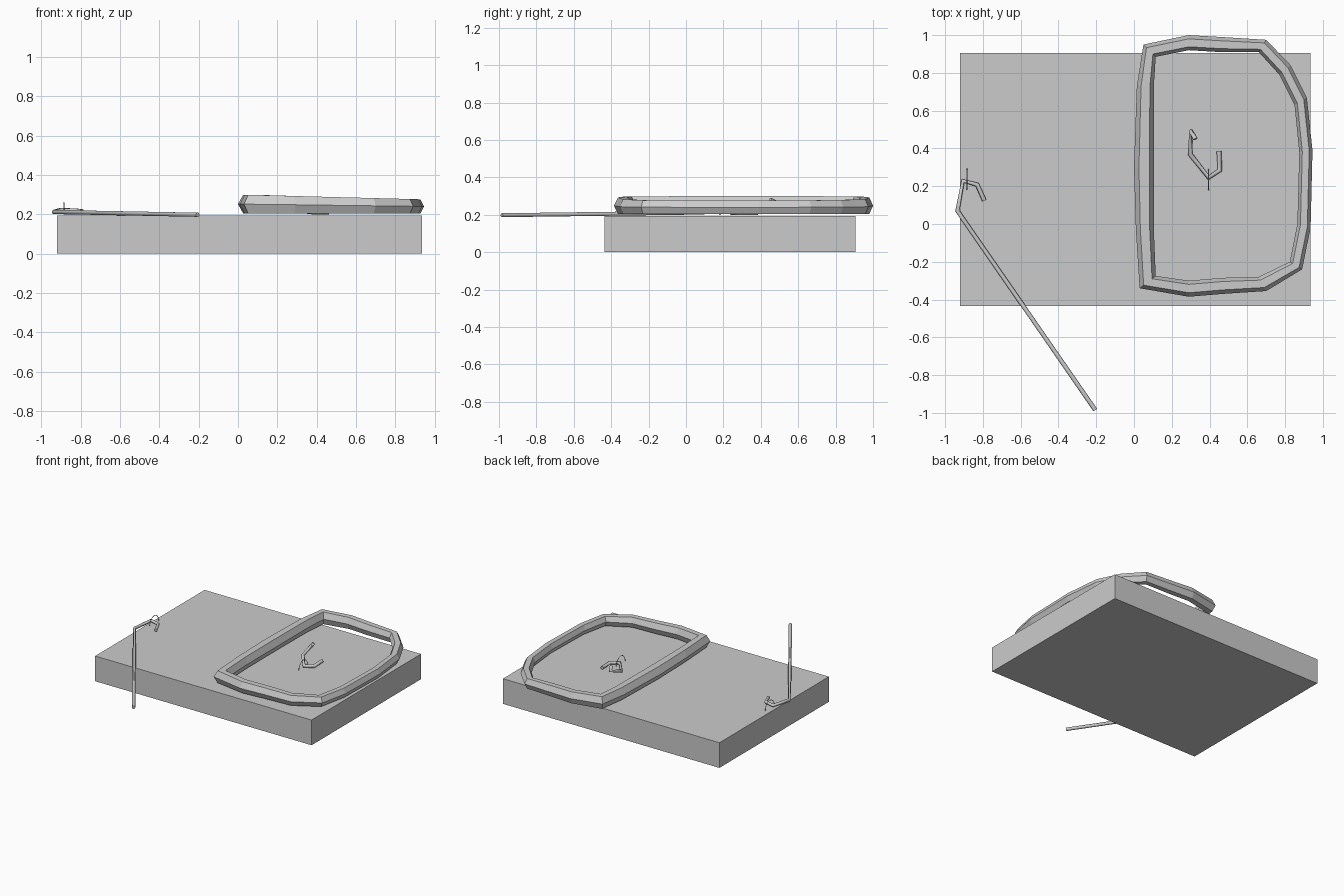
import bpy, bmesh, math
from mathutils import Vector

cube = bpy.data.objects.get("Cube")
if cube:
    bpy.data.objects.remove(cube, do_unlink=True)

grey = bpy.data.materials.new("plain grey")
grey.use_nodes = True
colour = (0.6, 0.6, 0.6, 1)
grey.diffuse_color = colour
grey.node_tree.nodes["Principled BSDF"].inputs["Base Color"].default_value = colour


def add_object(name, data):
    obj = bpy.data.objects.new(name, data)
    data.materials.append(grey)
    bpy.context.collection.objects.link(obj)
    return obj


def box(name, low, high):
    low, high = Vector(low), Vector(high)
    bm = bmesh.new()
    bmesh.ops.create_cube(bm, size=1)
    for v in bm.verts:
        v.co = (low + high) / 2 + v.co * (high - low)
    mesh = bpy.data.meshes.new(name)
    bm.to_mesh(mesh)
    bm.free()
    return add_object(name, mesh)


def tube(name, points, radius, sides_level=1):
    curve = bpy.data.curves.new(name, "CURVE")
    curve.dimensions = "3D"
    curve.bevel_depth = radius
    curve.bevel_resolution = sides_level
    curve.use_fill_caps = True
    spline = curve.splines.new("POLY")
    spline.points.add(len(points) - 1)
    for point, co in zip(spline.points, points):
        point.co = (*co, 1)
    return add_object(name, curve)


def arc_wire(name, x, y, z, radius, height):
    # Thin upright half loop
    steps = 8
    angles = [math.pi * i / steps for i in range(steps + 1)]
    points = [(x, y + radius * math.cos(a), z + height * math.sin(a)) for a in angles]
    return tube(name, points, 0.0025, 0)


def faceted_ring(name, stations):
    # Six-sided section swept between an outer and an inner outline
    section = [(0, 0), (0.25, 1), (0.77, 1), (1, 0), (0.77, -1), (0.25, -1)]
    bm = bmesh.new()
    loops = []
    for outer, inner in stations:
        outer, inner = Vector(outer), Vector(inner)
        x = (outer.x + inner.x) / 2
        middle, half = 0.253 - 0.014 * x, 0.048 - 0.013 * x
        loop = []
        for across, up in section:
            p = outer.lerp(inner, across)
            loop.append(bm.verts.new((p.x, p.y, middle + half * up)))
        loops.append(loop)
    for a, b in zip(loops, loops[1:] + loops[:1]):
        for i in range(len(section)):
            j = (i + 1) % len(section)
            bm.faces.new((a[i], a[j], b[j], b[i]))
    bmesh.ops.recalc_face_normals(bm, faces=bm.faces)
    mesh = bpy.data.meshes.new(name)
    bm.to_mesh(mesh)
    bm.free()
    return add_object(name, mesh)


# Base
box("base_slab", (-0.92, -0.435, 0), (0.935, 0.905, 0.195))

# Large ring with one straight side, as outer and inner outline pairs
faceted_ring("large_ring", [
    ((0.05, 0.95), (0.115, 0.885)),
    ((0.29, 1.0), (0.29, 0.92)),
    ((0.46, 0.99), (0.46, 0.91)),
    ((0.7, 0.975), (0.66, 0.91)),
    ((0.83, 0.84), (0.77, 0.79)),
    ((0.915, 0.67), (0.85, 0.63)),
    ((0.945, 0.39), (0.875, 0.38)),
    ((0.935, -0.02), (0.865, 0)),
    ((0.89, -0.24), (0.825, -0.2)),
    ((0.7, -0.355), (0.66, -0.28)),
    ((0.47, -0.37), (0.47, -0.285)),
    ((0.29, -0.385), (0.29, -0.3)),
    ((0.03, -0.34), (0.115, -0.275)),
    ((0.01, -0.03), (0.105, -0.03)),
    ((0, 0.3), (0.105, 0.3)),
    ((0.015, 0.73), (0.105, 0.73)),
])

# Small hook inside the ring
tube("small_hook", [
    (0.325, 0.45, 0.28), (0.303, 0.49, 0.265), (0.297, 0.37, 0.22),
    (0.395, 0.245, 0.21), (0.455, 0.285, 0.21), (0.45, 0.385, 0.21),
], 0.013)
arc_wire("small_hook_wire", 0.395, 0.235, 0.2, 0.055, 0.06)

# Long rod with a hooked end
tube("long_rod", [
    (-0.205, -0.985, 0.198), (-0.935, 0.07, 0.212), (-0.905, 0.228, 0.221),
    (-0.83, 0.208, 0.22), (-0.793, 0.125, 0.215),
], 0.012)
arc_wire("long_rod_wire", -0.885, 0.238, 0.2, 0.055, 0.06)
